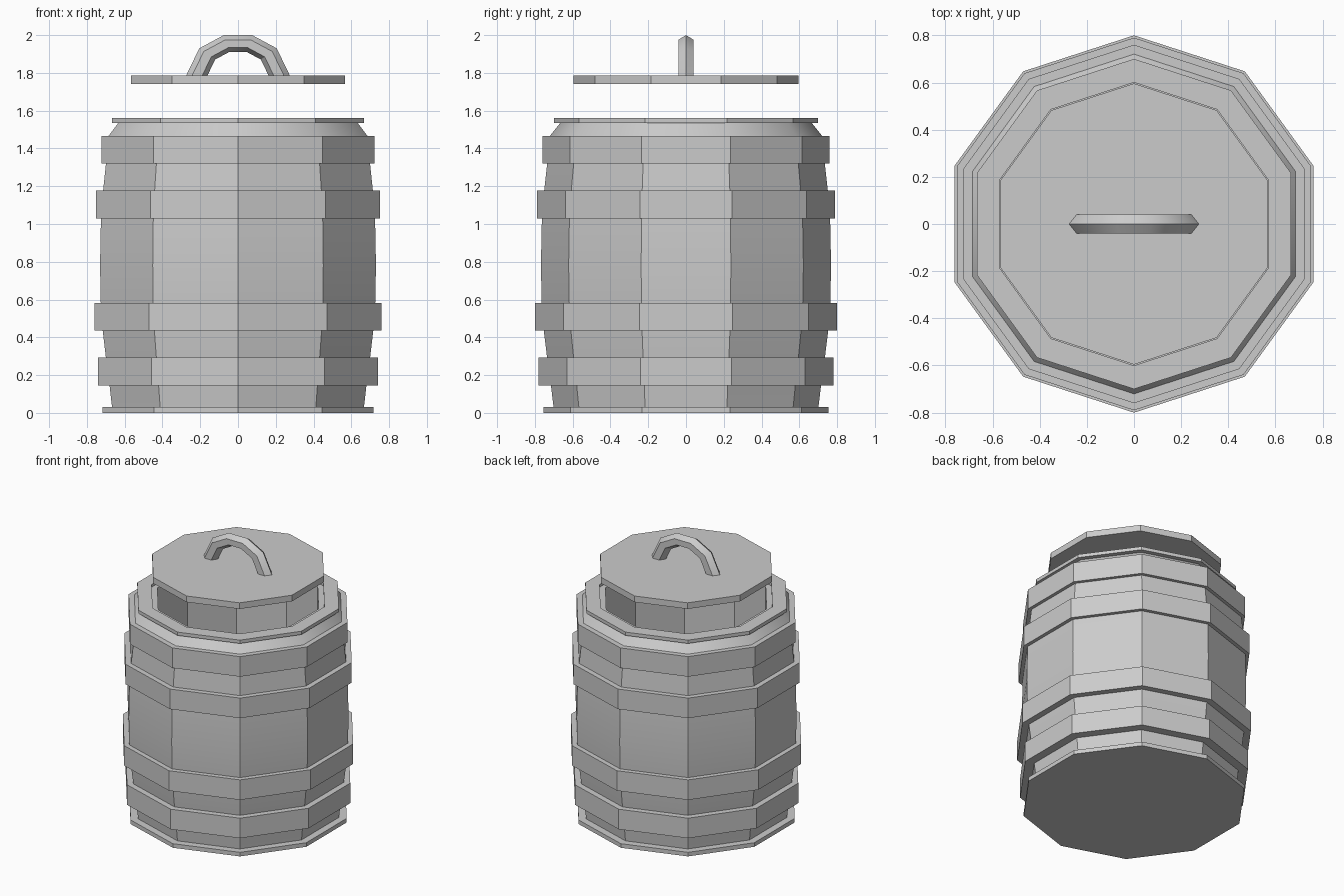
import bpy, bmesh, math

SIDES = 10

cube = bpy.data.objects.get("Cube")
if cube:
    bpy.data.objects.remove(cube, do_unlink=True)

grey = bpy.data.materials.new("plain_grey")
grey.use_nodes = True
grey.diffuse_color = (0.6, 0.6, 0.6, 1)
grey.node_tree.nodes["Principled BSDF"].inputs["Base Color"].default_value = (0.6, 0.6, 0.6, 1)


def loft(name, rows, closed_rows, closed_ring, cap):
    """Skin quads across rows of points, then shade by angle."""
    bm = bmesh.new()
    grid = [[bm.verts.new(p) for p in row] for row in rows]
    n, m = len(grid), len(grid[0])
    for i in range(n if closed_rows else n - 1):
        a, b = grid[i], grid[(i + 1) % n]
        for j in range(m if closed_ring else m - 1):
            k = (j + 1) % m
            bm.faces.new((a[j], a[k], b[k], b[j]))
    if cap:
        bm.faces.new(grid[0])
        bm.faces.new(grid[-1])
    bmesh.ops.recalc_face_normals(bm, faces=bm.faces)
    mesh = bpy.data.meshes.new(name)
    bm.to_mesh(mesh)
    bm.free()
    mesh.materials.append(grey)
    obj = bpy.data.objects.new(name, mesh)
    bpy.context.collection.objects.link(obj)
    bpy.ops.object.select_all(action='DESELECT')
    obj.select_set(True)
    bpy.context.view_layer.objects.active = obj
    bpy.ops.object.shade_smooth_by_angle(angle=math.radians(30))
    return obj


def lathe(name, profile, ring=False):
    """Turn a (radius, height) profile into a ten-sided solid or ring."""
    turns = [math.pi / 2 + math.tau * k / SIDES for k in range(SIDES)]
    rows = [[(r * math.cos(t), r * math.sin(t), z) for t in turns] for r, z in profile]
    return loft(name, rows, ring, True, not ring)


def band(name, inner, outer, low, high):
    return lathe(name, [(inner, low), (outer, low), (outer, high), (inner, high)], True)


# Bulging hollow body with a sloped shoulder
lathe("barrel_body", [
    (0.70, 0.02), (0.715, 0.145), (0.735, 0.29), (0.753, 0.435), (0.764, 0.585),
    (0.768, 0.78), (0.763, 1.03), (0.751, 1.175), (0.735, 1.32), (0.722, 1.465),
    (0.662, 1.54), (0.56, 1.54), (0.56, 0.06)])

# Foot plate and top rim
lathe("foot_plate", [(0.755, 0), (0.755, 0.03)])
band("top_rim", 0.60, 0.70, 1.535, 1.56)

# Four hoops around the body
for name, radius, low in (("lower_hoop", 0.78, 0.145), ("lower_middle_hoop", 0.80, 0.435),
                          ("upper_middle_hoop", 0.79, 1.03), ("upper_hoop", 0.76, 1.32)):
    band(name, 0.70, radius, low, low + 0.147)

# Raised lid
lathe("lid", [(0.596, 1.74), (0.596, 1.785)])

# Arched handle: one hexagonal section carried along a half arch
half = [(0.275, 0), (0.205, 0.145), (0.075, 0.215)]
arch = half + [(-x, z) for x, z in reversed(half)]
section = [(1, 0), (0.885, 0.04), (0.69, 0.04), (0.59, 0), (0.69, -0.04), (0.885, -0.04)]
loft("lid_handle", [[(x * s, y, 1.785 + z * s) for s, y in section] for x, z in arch],
     False, True, True)
